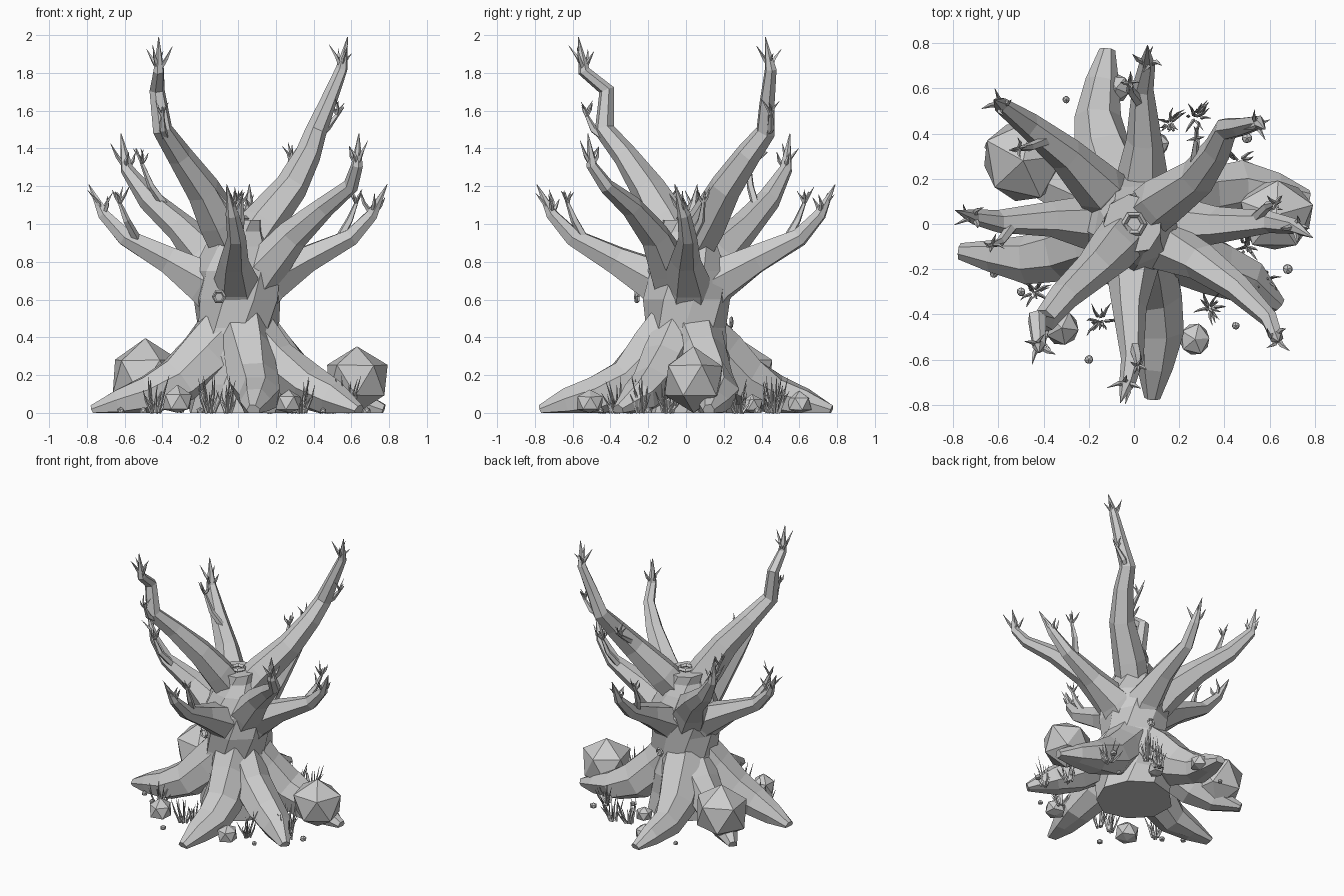
import bpy, bmesh, math, random
from mathutils import Vector, Matrix

random.seed(7)
if "Cube" in bpy.data.objects:
    bpy.data.objects.remove(bpy.data.objects["Cube"], do_unlink=True)

GREY = (0.6, 0.6, 0.6, 1)
mat = bpy.data.materials.new("pale grey")
mat.use_nodes = True
mat.diffuse_color = GREY
mat.node_tree.nodes["Principled BSDF"].inputs["Base Color"].default_value = GREY
UP = Vector((0, 0, 1))


def finish(bm, name):
    bmesh.ops.recalc_face_normals(bm, faces=bm.faces)
    me = bpy.data.meshes.new(name)
    bm.to_mesh(me)
    bm.free()
    me.materials.append(mat)
    ob = bpy.data.objects.new(name, me)
    bpy.context.collection.objects.link(ob)
    return ob


def bridge(bm, rings):
    for a, b in zip(rings, rings[1:]):
        for k in range(len(a)):
            n = (k + 1) % len(a)
            bm.faces.new((a[k], a[n], b[n], b[k]))
    bm.faces.new(rings[0])
    bm.faces.new(rings[-1])


def tube(bm, pts, radii, sides=6, wobble=0.08, ground=False):
    """Faceted limb swept along a bent path."""
    pts = [Vector(p) for p in pts]
    rings, side = [], None
    for i, p in enumerate(pts):
        d = (pts[min(i + 1, len(pts) - 1)] - pts[max(i - 1, 0)]).normalized()
        if side is None:
            side = d.cross(UP if abs(d.z) < 0.95 else Vector((1, 0, 0)))
        side = (side - d * side.dot(d)).normalized()
        up = side.cross(d)
        ring = []
        for k in range(sides):
            a = math.tau * k / sides
            r = radii[i] * random.uniform(1 - wobble, 1 + wobble)
            v = p + (side * math.cos(a) + up * math.sin(a)) * r
            if ground:
                v.z = max(v.z, 0)
            ring.append(bm.verts.new(v))
        rings.append(ring)
    bridge(bm, rings)


def spike(bm, base, tip, r):
    mid = base.lerp(tip, 0.5) + Vector((random.uniform(-r, r), random.uniform(-r, r), 0))
    tube(bm, [base, mid, tip], [r, r * 0.7, 0.001], 4, 0)


def claw(bm, p, size, lean):
    """Cluster of sharp twigs at a limb end."""
    p = Vector(p)
    turn = random.uniform(0, math.tau)
    for k in range(4):
        a = turn + math.tau * k / 4
        out = Vector((math.cos(a), math.sin(a), 0)) * 0.6 + UP * 0.7 + lean * 0.3
        spike(bm, p, p + out * size * random.uniform(0.7, 1.15), size * 0.12)


def twig(bm, pts, r=0.02):
    tube(bm, pts, [r * 1.3, r, 0.004], 5)
    claw(bm, Vector(pts[1]).lerp(Vector(pts[2]), 0.6), 0.08, UP)


def limb(name, pts, radii, twigs=()):
    bm = bmesh.new()
    tube(bm, pts, radii)
    claw(bm, pts[-2], 0.12, (Vector(pts[-1]) - Vector(pts[-2])).normalized())
    for t in twigs:
        twig(bm, t)
    return finish(bm, name)


# Trunk: twisted, slightly irregular column
bm = bmesh.new()
rings = []
for i, (z, r) in enumerate([(0, .27), (.15, .26), (.3, .245), (.45, .225), (.6, .235),
                            (.75, .235), (.88, .18), (.96, .135), (1.02, .13)]):
    ring = []
    for k in range(9):
        a = math.tau * k / 9 + i * 0.22
        q = r * random.uniform(0.94, 1.06)
        ring.append(bm.verts.new((q * math.cos(a), q * math.sin(a), z)))
    rings.append(ring)
bridge(bm, rings)
finish(bm, "trunk")

# Two tall limbs
limb("tall_limb_left",
     [(.0, .0, .82), (.12, .1, 1.0), (.28, .21, 1.2), (.37, .33, 1.37), (.41, .42, 1.49),
      (.47, .43, 1.63), (.55, .45, 1.82), (.58, .42, 1.99)],
     [.12, .11, .085, .07, .056, .044, .032, .002],
     [[(.4, .41, 1.46), (.47, .45, 1.51), (.56, .45, 1.62)],
      [(.26, .2, 1.22), (.27, .3, 1.28), (.28, .43, 1.38)]])
limb("tall_limb_right",
     [(.0, -.0, .82), (-.1, -.11, 1.02), (-.18, -.2, 1.18), (-.31, -.32, 1.36), (-.4, -.43, 1.5),
      (-.43, -.42, 1.71), (-.42, -.54, 1.81), (-.42, -.57, 1.99)],
     [.12, .11, .09, .07, .056, .044, .032, .002],
     [[(-.38, -.42, 1.45), (-.4, -.49, 1.5), (-.4, -.55, 1.62)]])

# Two middle limbs
limb("middle_limb_back",
     [(-.02, .03, .62), (-.16, .16, .83), (-.3, .31, .98), (-.47, .44, 1.13), (-.59, .53, 1.29),
      (-.62, .55, 1.48)],
     [.14, .115, .085, .06, .035, .002],
     [[(-.36, .38, 1.06), (-.46, .34, 1.2), (-.54, .33, 1.4)]])
limb("middle_limb_front",
     [(.02, -.02, .62), (.15, -.1, .78), (.29, -.17, .94), (.46, -.29, 1.09), (.6, -.42, 1.2),
      (.63, -.5, 1.31), (.64, -.52, 1.48)],
     [.14, .115, .085, .06, .042, .03, .002])

# Four low limbs and four main roots by quarter turns, each with its own drift and bend
for name, quarter, bend, sway, drift in (("left", 0, 1, .1, .02), ("back", 1, 1, .02, -.03),
                                         ("right", 2, 1, .1, 0), ("front", 3, .68, .02, 0)):
    turn = Matrix.Rotation(quarter * math.pi / 2, 4, 'Z')
    ob = limb("low_limb_" + name,
              [(.03, 0, .56), (.17, drift - .01, .7), (.37, drift - .02, .81),
               (.6, drift - .01, .93), (.71, drift - .03, 1.05), (.79, -.06, 1.21)],
              [.15, .13, .08, .05, .034, .002],
              [[(.53, drift, .91), (.59, sway * .8, 1.02), (.65, sway, 1.17)]])
    ob.data.transform(turn)
    bm = bmesh.new()
    path = [(.04, .03, .44), (.17, .08, .31), (.31, .13, .17), (.47, .16, .09),
            (.63, .14, .05), (.77, .12, .01)]
    tube(bm, [(x, y * bend, z) for x, y, z in path],
         [.17, .15, .135, .115, .08, .035], 7, 0.12, True)
    finish(bm, "root_" + name).data.transform(turn)

# Two minor roots on the diagonal
for name, s in (("front", 1), ("back", -1)):
    bm = bmesh.new()
    tube(bm, [(s * .06, s * -.04, .42), (s * .2, s * -.12, .27), (s * .36, s * -.19, .14),
              (s * .5, s * -.25, .07), (s * .64, s * -.36, .01)],
         [.14, .135, .12, .1, .035], 7, 0.1, True)
    finish(bm, "minor_root_" + name)


# Boulders and pebbles: rough low-poly stones sunk into the ground
def stone(name, x, y, z, r):
    bm = bmesh.new()
    bmesh.ops.create_icosphere(bm, subdivisions=1, radius=r)
    spin = Matrix.Rotation(random.uniform(0, 6), 3, 'Z')
    for v in bm.verts:
        v.co = spin @ v.co * random.uniform(0.94, 1.06) + Vector((x, y, z))
        v.co.z = max(v.co.z, 0)
    finish(bm, name)


stone("boulder_back", -.49, .28, .19, .195)
stone("boulder_left", .63, .04, .17, .18)
for x, y, r in ((-.32, -.46, .085), (.27, -.51, .075), (-.08, .6, .07), (.1, .35, .06)):
    stone("small_stone", x, y, r * .7, r)
for x, y in ((-.62, -.22), (-.2, -.6), (.5, .38), (.45, -.45), (.3, .2), (-.3, .55),
             (.68, -.2), (-.5, -.3)):
    stone("pebble", x, y, .01, random.uniform(.016, .026))

# Grass tufts
for x, y in ((-.15, -.43), (-.06, -.44), (.33, -.37), (.58, -.24), (.16, .45), (.27, .47),
             (.46, .28), (-.44, -.3), (.5, -.1)):
    bm = bmesh.new()
    for k in range(14):
        a = random.uniform(0, math.tau)
        out = Vector((math.cos(a), math.sin(a), 0))
        base = Vector((x, y, 0)) + out * random.uniform(.005, .03)
        spike(bm, base, base + out * random.uniform(.01, .07) + UP * random.uniform(.06, .2), .008)
    finish(bm, "grass_tuft")


# Hexagonal knots: hollow rings on the trunk
def knot(pos, r, facing):
    bpy.ops.mesh.primitive_torus_add(major_segments=6, minor_segments=4, major_radius=r,
                                     minor_radius=r * 0.32, location=pos)
    ob = bpy.context.object
    ob.name = "knot"
    ob.rotation_euler = Vector(facing).to_track_quat('Z', 'Y').to_euler()
    ob.data.materials.append(mat)


knot((0, 0, 1.03), .045, (0, 0, 1))
knot((-.1, -.26, .615), .03, (-.2, -1, 0))
knot((.05, .24, .48), .026, (.1, 1, 0))
